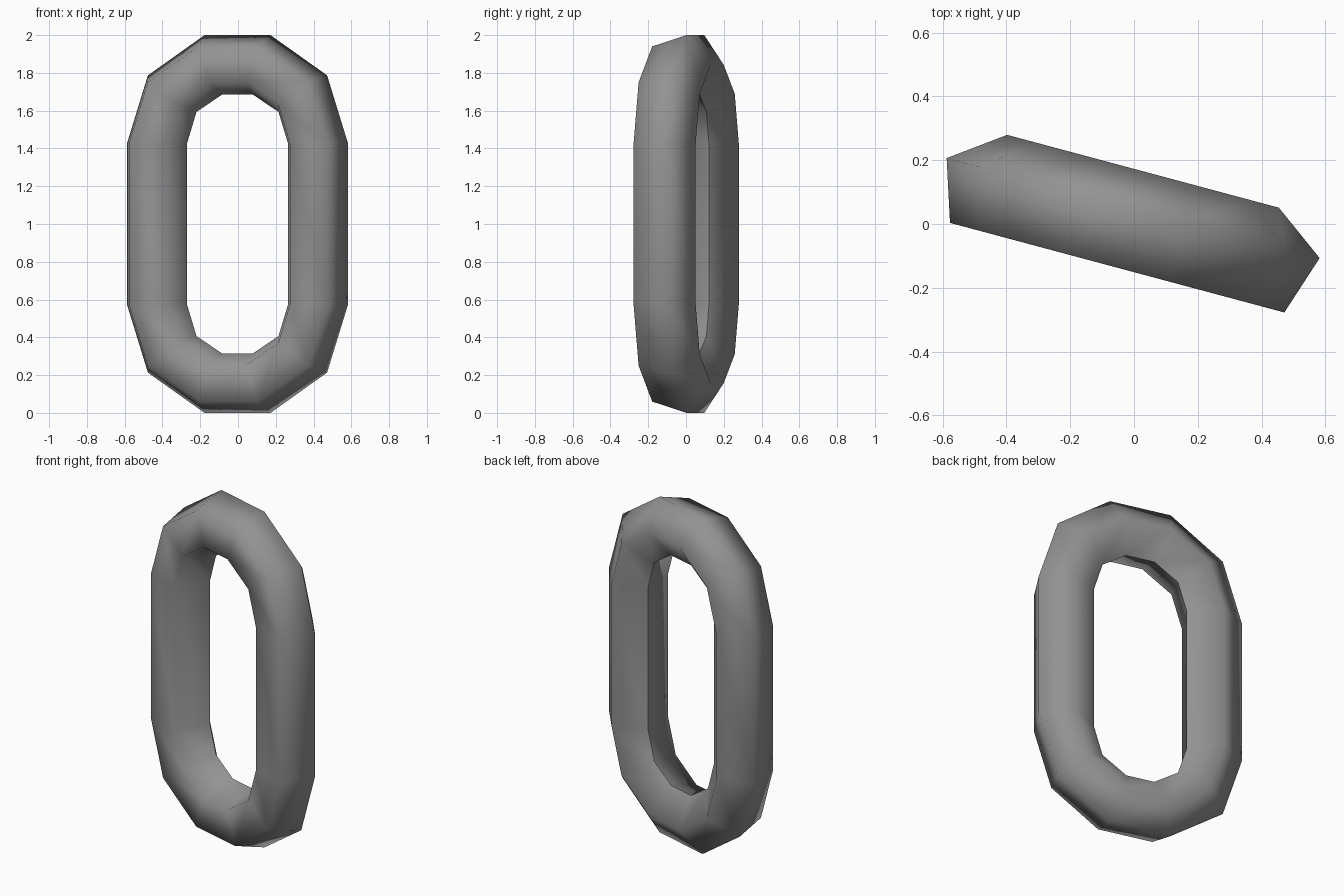
import bpy, bmesh, math
from mathutils import Matrix, Vector

if "Cube" in bpy.data.objects:
    bpy.data.objects.remove(bpy.data.objects["Cube"])

R = 0.173          # radius of the five-sided bar
SIDES = 5
INNER = 4          # pentagon corner on the inside of the link, kept as a hard edge

# One quarter of the link's centre line: (across, height from middle, section angle)
quarter = [(0.441, 0.427, 0.0), (0.358, 0.69, 36.0), (0.132, 0.843, 72.8)]

# Mirror the quarter into the full closed path of 12 stations
half = quarter + [(-u, z, 180 - a) for u, z, a in reversed(quarter)]
path = half + [(-u, -z, a + 180) for u, z, a in half]

# Sweep the pentagon round the path, one point facing the back
bm = bmesh.new()
rings = []
for u, z, a in path:
    out = Vector((math.cos(math.radians(a)), 0, math.sin(math.radians(a))))
    ring = []
    for k in range(SIDES):
        t = 2 * math.pi * k / SIDES
        p = Vector((u, 0, z)) + out * (R * math.sin(t)) + Vector((0, R * math.cos(t), 0))
        ring.append(bm.verts.new(p))
    rings.append(ring)
for i, ring in enumerate(rings):
    nxt = rings[(i + 1) % len(rings)]
    for k in range(SIDES):
        j = (k + 1) % SIDES
        bm.faces.new((ring[k], ring[j], nxt[j], nxt[k])).smooth = True
bmesh.ops.recalc_face_normals(bm, faces=bm.faces)

# Hard edge round the inside of the link
for i, ring in enumerate(rings):
    nxt = rings[(i + 1) % len(rings)]
    bm.edges.get((ring[INNER], nxt[INNER])).smooth = False

# Turn the link about the vertical and stand it on the ground
bm.transform(Matrix.Translation((0, 0, 1.0))
             @ Matrix.Rotation(math.radians(-15), 4, 'Z')
             @ Matrix.Translation((-0.0155, -0.006, 0)))

mesh = bpy.data.meshes.new("chain_link")
bm.to_mesh(mesh)
bm.free()
link = bpy.data.objects.new("chain_link", mesh)
bpy.context.collection.objects.link(link)

# Dark grey metal
metal = bpy.data.materials.new("dark_grey_metal")
metal.diffuse_color = (0.29, 0.29, 0.29, 1.0)
metal.use_nodes = True
metal.node_tree.nodes["Principled BSDF"].inputs["Base Color"].default_value = metal.diffuse_color
mesh.materials.append(metal)
